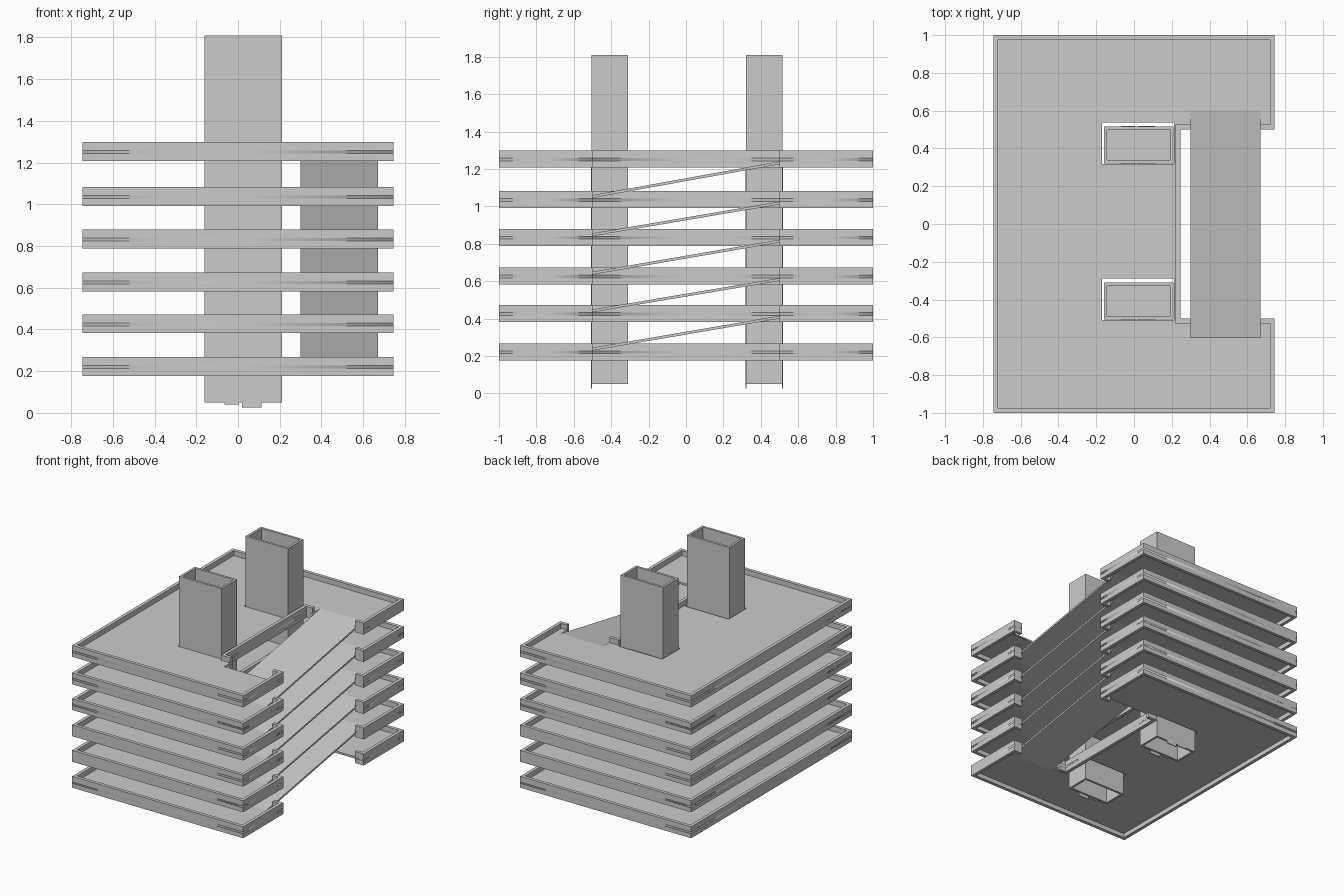
import bpy, bmesh

cube = bpy.data.objects.get("Cube")
if cube:
    bpy.data.objects.remove(cube, do_unlink=True)

concrete = bpy.data.materials.new("concrete_grey")
concrete.use_nodes = True
GREY = (0.6, 0.6, 0.6, 1)
concrete.diffuse_color = GREY
concrete.node_tree.nodes["Principled BSDF"].inputs["Base Color"].default_value = GREY


def make_object(name, bm):
    bmesh.ops.recalc_face_normals(bm, faces=bm.faces)
    mesh = bpy.data.meshes.new(name)
    bm.to_mesh(mesh)
    bm.free()
    mesh.materials.append(concrete)
    obj = bpy.data.objects.new(name, mesh)
    bpy.context.collection.objects.link(obj)
    return obj


def add_box(bm, x0, x1, y0, y1, z0, z1, rise=0):
    """Box whose back end can be lifted by rise to make a slope."""
    for v in bmesh.ops.create_cube(bm, size=1)["verts"]:
        back = v.co.y > 0
        v.co = (x1 if v.co.x > 0 else x0, y1 if back else y0,
                (z1 if v.co.z > 0 else z0) + (rise if back else 0))


def rect(x0, x1, y0, y1):
    return [(x0, y0), (x1, y0), (x1, y1), (x0, y1)]


def floor_slab(name, loops, z, thickness):
    """Flat plate from an outline and hole loops."""
    curve = bpy.data.curves.new(name + "_outline", "CURVE")
    curve.dimensions = "2D"
    curve.fill_mode = "BOTH"
    curve.extrude = thickness / 2
    for loop in loops:
        spline = curve.splines.new("POLY")
        spline.points.add(len(loop) - 1)
        for p, (x, y) in zip(spline.points, loop):
            p.co = (x, y, 0, 1)
        spline.use_cyclic_u = True
    helper = bpy.data.objects.new(name + "_helper", curve)
    bpy.context.collection.objects.link(helper)
    bpy.context.view_layer.update()
    graph = bpy.context.evaluated_depsgraph_get()
    mesh = bpy.data.meshes.new_from_object(helper.evaluated_get(graph))
    bm = bmesh.new()
    bm.from_mesh(mesh)
    bmesh.ops.remove_doubles(bm, verts=bm.verts, dist=0.0001)
    bmesh.ops.translate(bm, verts=bm.verts, vec=(0, 0, z + thickness / 2))
    bpy.data.objects.remove(helper)
    bpy.data.curves.remove(curve)
    bpy.data.meshes.remove(mesh)
    return make_object(name, bm)


# Plan dimensions
W, D = 0.745, 1.0
WALL, HEIGHT = 0.026, 0.09
INNER, BAY = 0.245, 0.5
RAMP0, RAMP1, LAND = 0.3, 0.67, 0.6
FLOOR, SLAB = 0.05, 0.015
levels = [0.177, 0.382, 0.583, 0.789, 0.992, 1.208]
shaft_x = (-0.16, 0.21)
shafts = {"front": (-0.505, -0.31), "rear": (0.32, 0.515)}


def half_outline(side, recess):
    """Half of the C-shaped floor from inner bay to outer corner."""
    pts = [(INNER, side * BAY)]
    if recess:
        pts += [(RAMP0, side * BAY), (RAMP0, side * LAND),
                (RAMP1, side * LAND), (RAMP1, side * BAY)]
    return pts + [(W, side * BAY), (W, side * D), (-W, side * D)]


holes = [rect(shaft_x[0] - 0.01, shaft_x[1] + 0.003, y0 - 0.003, y1 + 0.022)
         for y0, y1 in shafts.values()]

# Parking decks with parapets
for i, z in enumerate(levels):
    outline = half_outline(1, i > 0) + half_outline(-1, True)[::-1]
    floor_slab(f"deck_floor_{i + 1}", [outline] + holes, z + FLOOR - SLAB, SLAB)

    bm = bmesh.new()
    top = z + HEIGHT
    add_box(bm, -W, -W + WALL, -D, D, z, top)
    add_box(bm, INNER - WALL, INNER, -BAY, BAY, z, top)
    for s in (-1, 1):
        def band(x0, x1, ya, yb):
            add_box(bm, x0, x1, min(s * ya, s * yb), max(s * ya, s * yb), z, top)
        band(-W + WALL, W - WALL, D - WALL, D)
        band(W - WALL, W, BAY, D)
        band(RAMP1, W - WALL, BAY, BAY + WALL)
        band(INNER - WALL, RAMP0, BAY, BAY + WALL)
    make_object(f"deck_parapet_{i + 1}", bm)

# Straight ramps joining each deck to the next
for i, (low, high) in enumerate(zip(levels, levels[1:])):
    bm = bmesh.new()
    add_box(bm, RAMP0, RAMP1, -LAND, LAND, low + FLOOR - SLAB, low + FLOOR, high - low)
    make_object(f"ramp_{i + 1}", bm)

# Hollow lift shafts
BASE, ROOF, T = 0.05, 1.81, 0.018
for name, (y0, y1) in shafts.items():
    x0, x1 = shaft_x
    bm = bmesh.new()
    add_box(bm, x0, x0 + T, y0, y1, BASE, ROOF)
    add_box(bm, x1 - T, x1, y0, y1, BASE, ROOF)
    add_box(bm, x0 + T, x1 - T, y0, y0 + T, BASE, ROOF)
    add_box(bm, x0 + T, x1 - T, y1 - T, y1, BASE, ROOF)
    make_object(f"{name}_lift_shaft", bm)

    # Lift car roof inside the shaft
    bm = bmesh.new()
    add_box(bm, x0 + T, x1 - T, y0 + T, y1 - T, 1.2, 1.215)
    make_object(f"{name}_lift_car_roof", bm)

    # Sliding door panels running up the shaft
    bm = bmesh.new()
    faces = [y0 - 0.003] if name == "front" else [y0 - 0.003, y1 - 0.003]
    for y in faces:
        add_box(bm, -0.065, 0.005, y, y + 0.006, 0.04, 1.25)
        add_box(bm, 0.02, 0.112, y, y + 0.006, 0.025, 1.25)
    make_object(f"{name}_lift_doors", bm)
